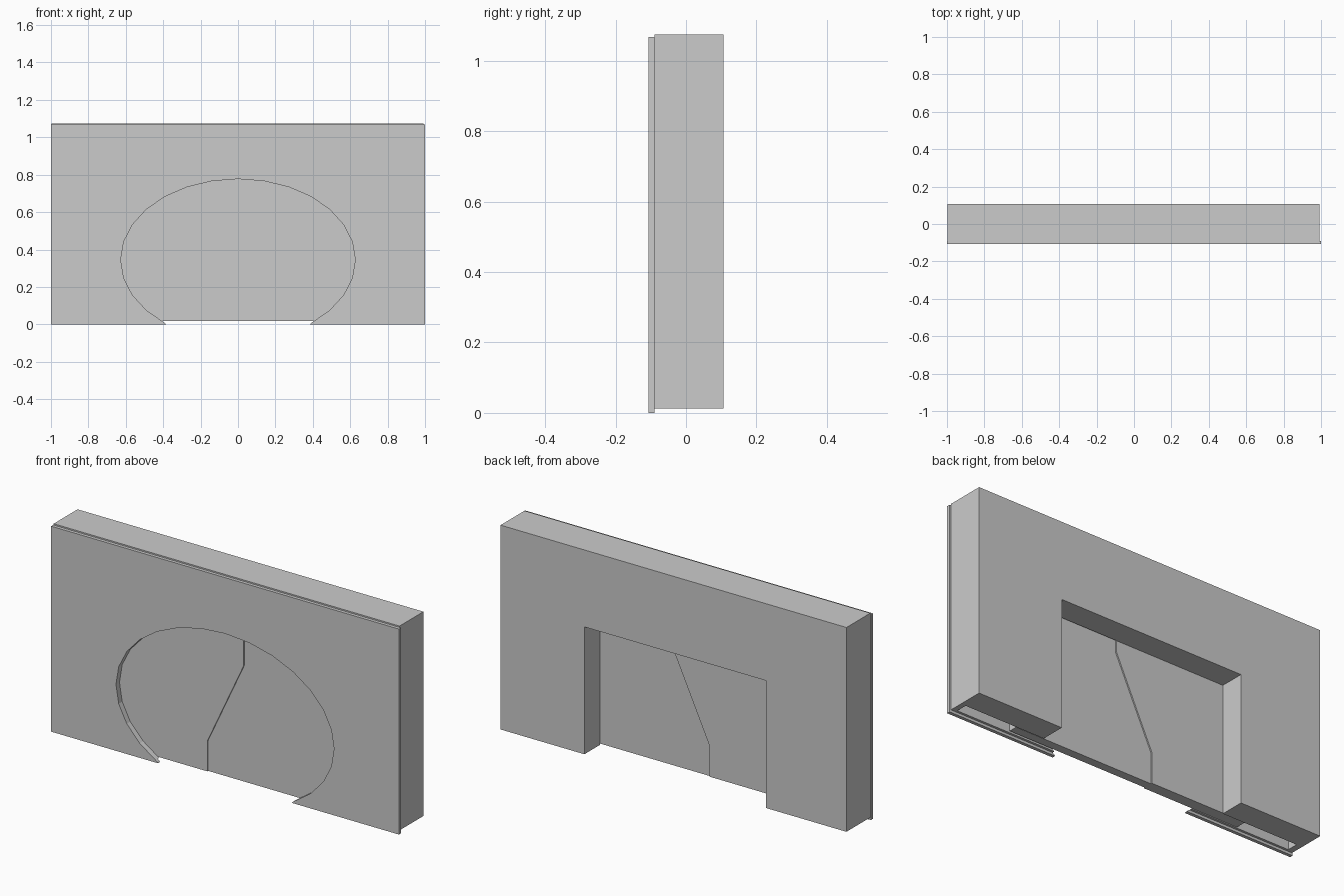
import bpy, bmesh
from math import sin, cos, pi

if "Cube" in bpy.data.objects:
    bpy.data.objects.remove(bpy.data.objects["Cube"])


def prism(name, profile, y0, y1):
    """Extrude an (x, z) outline from y0 to y1."""
    bm = bmesh.new()
    face = bm.faces.new([bm.verts.new((x, y0, z)) for x, z in profile])
    ext = bmesh.ops.extrude_face_region(bm, geom=[face])
    verts = [g for g in ext["geom"] if isinstance(g, bmesh.types.BMVert)]
    bmesh.ops.translate(bm, verts=verts, vec=(0, y1 - y0, 0))
    bmesh.ops.recalc_face_normals(bm, faces=bm.faces[:])
    mesh = bpy.data.meshes.new(name)
    bm.to_mesh(mesh)
    bm.free()
    ob = bpy.data.objects.new(name, mesh)
    bpy.context.collection.objects.link(ob)
    return ob


def rect(x0, x1, z0, z1):
    return [(x0, z0), (x1, z0), (x1, z1), (x0, z1)]


def cut(target, cutter):
    mod = target.modifiers.new("cut", "BOOLEAN")
    mod.operation = "DIFFERENCE"
    mod.solver = "EXACT"
    mod.object = cutter
    bpy.context.view_layer.objects.active = target
    bpy.ops.object.modifier_apply(modifier=mod.name)
    bpy.data.objects.remove(cutter)


# oval doorway outline: part of a 28-sided ellipse, left foot to right foot
arch = [(0.627 * sin(k * pi / 14), 0.345 + 0.432 * cos(k * pi / 14))
        for k in range(-11, 12)]

# thin front facing with the oval opening, slightly overhanging the wall
prism("front_facing",
      [(-1, 0), (-0.385, 0)] + arch + [(0.385, 0), (1, 0), (1, 1.068), (-1, 1.068)],
      -0.107, -0.09)

# thick wall: door slot, square opening at the back, oval opening in front
wall = prism("wall", rect(-0.997, 0.992, 0.013, 1.075), -0.09, 0.106)
cut(wall, prism("slot_cutter", rect(-0.965, 0.965, -0.1, 0.80), -0.078, -0.02))
cut(wall, prism("back_cutter", rect(-0.535, 0.51, -0.1, 0.675), -0.04, 0.2))
cut(wall, prism("oval_cutter", [(-0.385, -0.1)] + arch + [(0.385, -0.1)], -0.2, -0.05))

# two sliding door leaves meeting on a slanted seam; the left one is thicker
seam = [(-0.122, 0.017), (-0.122, 0.175), (0.086, 0.62), (0.086, 0.795)]
prism("left_door", seam + [(-0.665, 0.795), (-0.665, 0.017)], -0.0775, -0.0205)
prism("right_door", seam + [(0.665, 0.795), (0.665, 0.017)], -0.071, -0.027)
